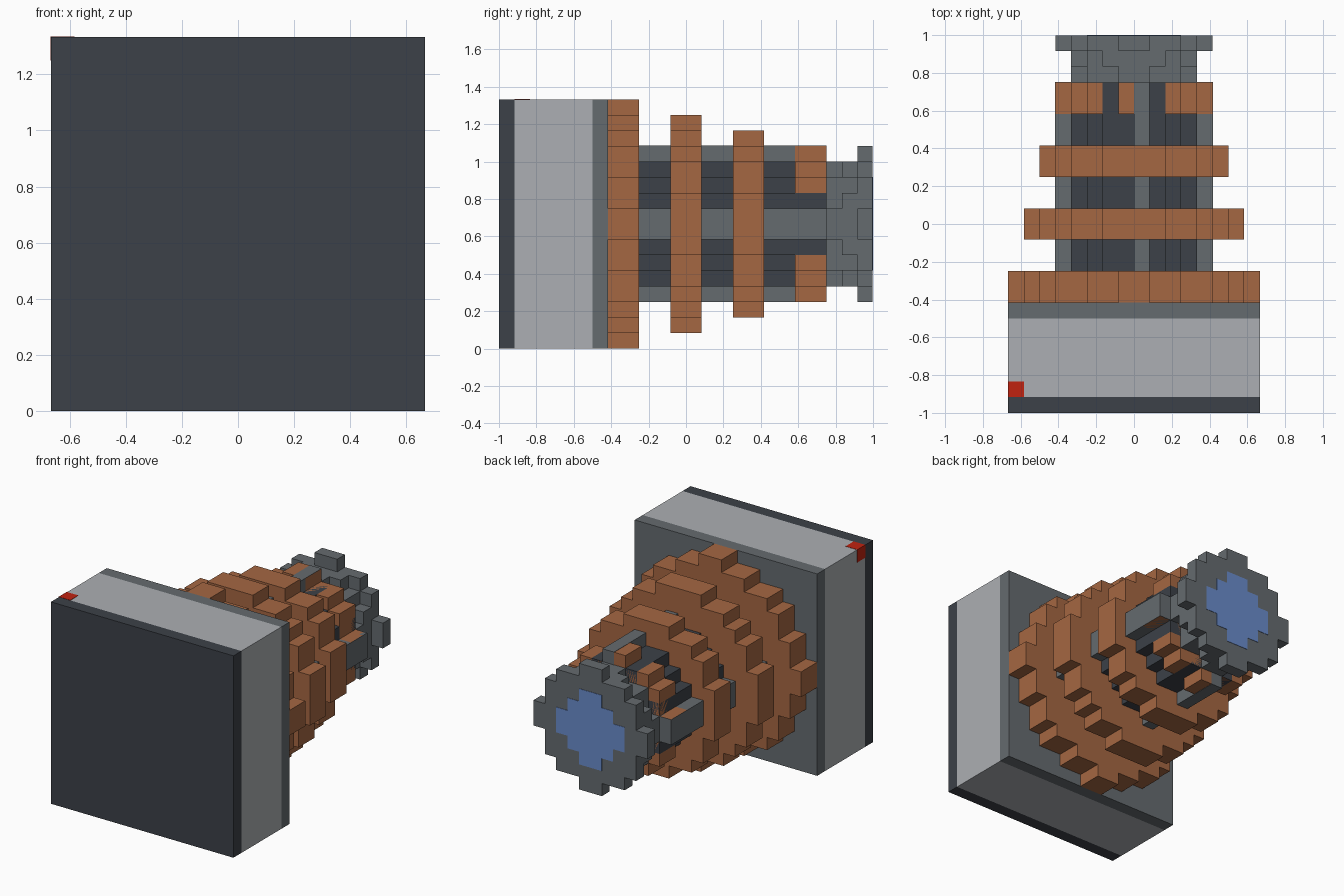
import bpy, bmesh
from mathutils import Vector

cube = bpy.data.objects.get("Cube")
if cube:
    bpy.data.objects.remove(cube, do_unlink=True)

U = 1 / 12       # one block
AXIS = 8         # height of the barrel axis, in blocks


def linear(c):
    c /= 255
    return c / 12.92 if c <= 0.04045 else ((c + 0.055) / 1.055) ** 2.4


def material(name, *rgb):
    m = bpy.data.materials.new(name)
    m.use_nodes = True
    col = [linear(c) for c in rgb] + [1]
    m.diffuse_color = col
    bsdf = next(n for n in m.node_tree.nodes if n.type == 'BSDF_PRINCIPLED')
    bsdf.inputs["Base Color"].default_value = col
    return m


dark = material("dark grey", 60, 65, 72)
mid = material("mid grey", 101, 107, 111)
light = material("light grey", 172, 175, 179)
copper = material("copper", 165, 103, 66)
red = material("red", 192, 34, 16)
blue = material("lens blue", 106, 140, 203)


def prism(name, outline, y0, y1, mat):
    """Extrude an (x, z) outline, in blocks, from y0 to y1."""
    bm = bmesh.new()
    face = bm.faces.new([bm.verts.new((x * U, y0 * U, z * U)) for x, z in outline])
    ext = bmesh.ops.extrude_face_region(bm, geom=[face])
    verts = [g for g in ext["geom"] if isinstance(g, bmesh.types.BMVert)]
    bmesh.ops.translate(bm, verts=verts, vec=Vector((0, (y1 - y0) * U, 0)))
    bmesh.ops.recalc_face_normals(bm, faces=bm.faces)
    me = bpy.data.meshes.new(name)
    bm.to_mesh(me)
    bm.free()
    me.materials.append(mat)
    ob = bpy.data.objects.new(name, me)
    bpy.context.collection.objects.link(ob)


def box(name, x0, x1, y0, y1, z0, z1, mat):
    prism(name, [(x0, z0), (x1, z0), (x1, z1), (x0, z1)], y0, y1, mat)


def disc(name, widths, y0, y1, mat):
    """Stepped round disc; widths are the half-widths of rows from the axis out."""
    quarter = []
    for row, w in enumerate(widths):
        for p in ((w, row), (w, row + 1)):
            if row + p[1] > 0 and p not in quarter:
                quarter.append(p)
    outline = []
    for _ in range(4):
        outline += quarter
        quarter = [(-z, x) for x, z in quarter]
    prism(name, [(x, z + AXIS) for x, z in outline], y0, y1, mat)


# Square base slab in three layers
box("front_plate", -8, 8, -12, -11, 0, 16, dark)
box("slab_body", -8, 8, -11, -6, 0, 16, light)
box("back_plate", -8, 8, -6, -5, 0, 16, mid)
box("red_button", -8.02, -7, -11, -10, 15, 16.02, red)

# Barrel core and tapering coils
disc("core", (4, 4, 3, 2), -5, 9, dark)
coils = [(8, 7, 7, 6, 6, 5, 3, 1), (7, 7, 6, 6, 5, 4, 2),
         (6, 6, 5, 5, 4, 2), (5, 4, 4, 3, 1)]
for i, widths in enumerate(coils):
    start = -5 + 4 * i
    disc(f"coil_{i + 1}", widths, start, start + 2, copper)

# Long rails around the core
R = 5.02
for side, name in ((1, "left_rail"), (-1, "right_rail")):
    a, b = sorted((3.5 * side, R * side))
    box(name, a, b, -4, 9.02, AXIS - 1, AXIS + 1, mid)
box("top_rail", 0, 1, -4, 9.02, AXIS + 3.5, AXIS + R, mid)
box("bottom_rail", -1, 0, -4, 9.02, AXIS - R, AXIS - 3.5, mid)

# Muzzle and lens
disc("muzzle_neck", (4, 3, 3, 1), 9, 10, mid)
disc("muzzle_collar", (4, 4, 3, 2), 10, 11, mid)
disc("muzzle_flange", (5, 4, 4, 3, 1), 11, 11.97, mid)
disc("lens", (3, 2, 1), 11.95, 12, blue)
